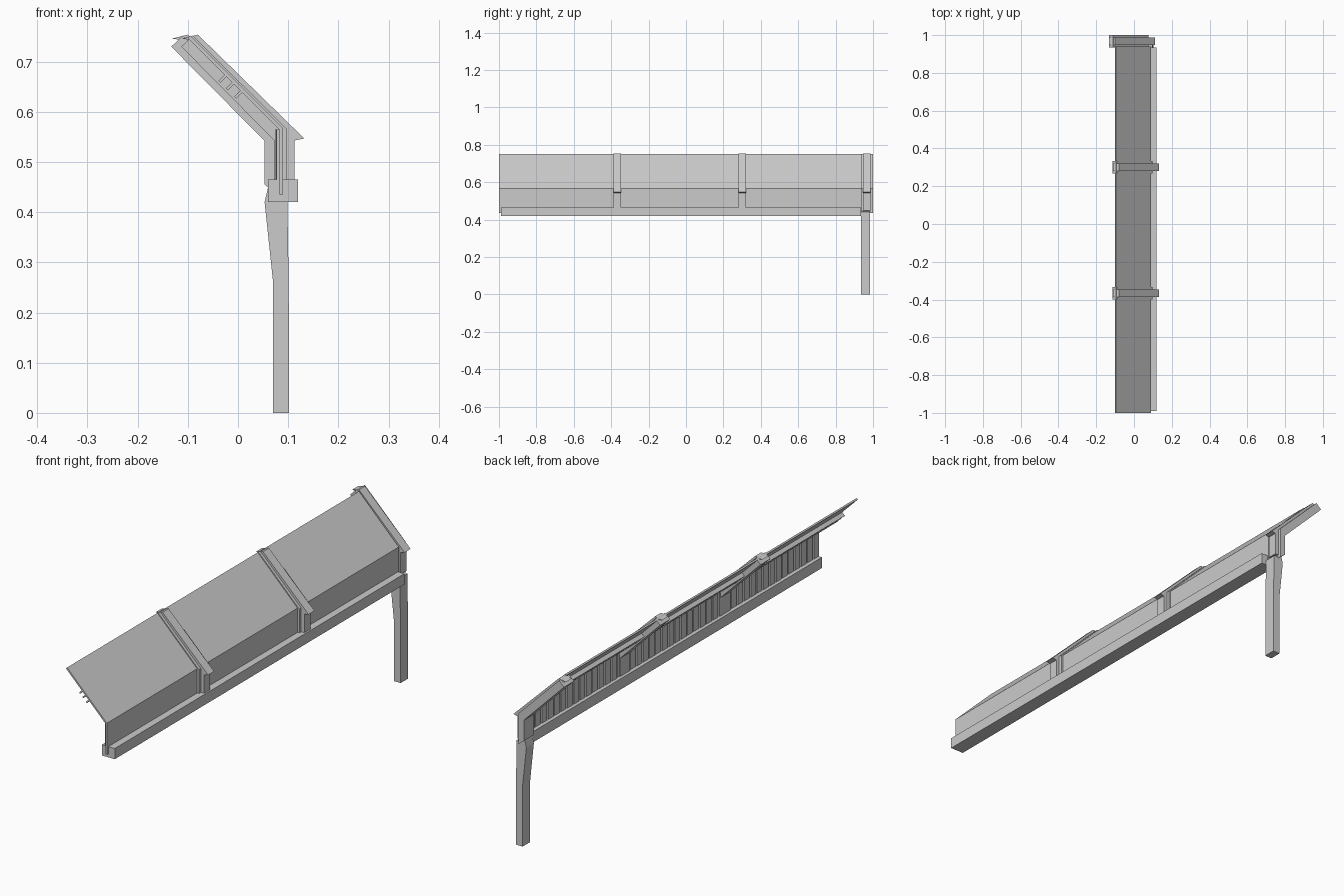
import bpy, bmesh, random

if "Cube" in bpy.data.objects:
    bpy.data.objects.remove(bpy.data.objects["Cube"])

random.seed(4)


def extrude_profile(name, pts, y0, y1, dx=0.0):
    """Extrude an x-z outline from y0 to y1."""
    bm = bmesh.new()
    face = bm.faces.new([bm.verts.new((x + dx, y0, z)) for x, z in pts])
    res = bmesh.ops.extrude_face_region(bm, geom=[face])
    moved = [v for v in res["geom"] if isinstance(v, bmesh.types.BMVert)]
    bmesh.ops.translate(bm, verts=moved, vec=(0, y1 - y0, 0))
    bmesh.ops.recalc_face_normals(bm, faces=bm.faces)
    return finish(name, bm)


def finish(name, bm):
    mesh = bpy.data.meshes.new(name)
    bm.to_mesh(mesh)
    bm.free()
    obj = bpy.data.objects.new(name, mesh)
    bpy.context.collection.objects.link(obj)
    return obj


def rect(x0, x1, z0, z1):
    return [(x0, z0), (x1, z0), (x1, z1), (x0, z1)]


# Long sill beam
extrude_profile("sill_beam", rect(0.06, 0.12, 0.42, 0.465), -0.99, 0.935)

# Thin wall panel that bends into the sloping roof
panel = [(0.083, 0.435), (0.09, 0.435), (0.09, 0.567), (-0.095, 0.752),
         (-0.10, 0.747), (0.083, 0.564)]
extrude_profile("wall_and_roof_panel", panel, -1.0, 0.94)

# Bent ribs with outer cover strips; the end rib sits slightly inward
rib = [(0.073, 0.455), (0.098, 0.435), (0.098, 0.565), (-0.09, 0.752),
       (-0.113, 0.73), (0.073, 0.542)]
cap = [(0.098, 0.555), (0.113, 0.543), (0.132, 0.547), (-0.08, 0.754),
       (-0.112, 0.746), (-0.09, 0.743)]
for i, (yc, dx) in enumerate([(-0.367, 0), (0.30, 0), (0.967, -0.02)]):
    extrude_profile(f"rib_{i}", rib, yc - 0.033, yc + 0.033, dx)
    extrude_profile(f"rib_roof_cap_{i}", cap, yc - 0.02, yc + 0.02, dx)
    extrude_profile(f"rib_wall_cover_{i}", rect(0.096, 0.113, 0.45, 0.556),
                    yc - 0.02, yc + 0.02, dx)

# Single leg under the end rib, flared inward at the top
leg = [(0.07, 0), (0.102, 0), (0.101, 0.26), (0.098, 0.44), (0.06, 0.45),
       (0.053, 0.42), (0.07, 0.26)]
extrude_profile("end_leg", leg, 0.935, 0.985)

# Upright boards lining the inner wall
bm = bmesh.new()
pitch = 0.042
for k in range(46):
    y = -0.975 + k * pitch
    depth = 0.007 + random.uniform(0, 0.003)
    box = bmesh.ops.create_cube(bm, size=1.0)["verts"]
    bmesh.ops.scale(bm, verts=box, vec=(depth, 0.034, 0.11))
    bmesh.ops.translate(bm, verts=box, vec=(0.084 - depth / 2, y, 0.51))
finish("wall_boards", bm)

# Three slim rails running under the roof slope
for k, t in enumerate((0.43, 0.52, 0.60)):
    x, z = 0.083 - 0.183 * t, 0.564 + 0.183 * t
    rail = [(x, z), (x - 0.012, z - 0.012), (x - 0.008, z - 0.016),
            (x + 0.004, z - 0.004)]
    extrude_profile(f"roof_rail_{k}", rail, -1.0, 0.94)
